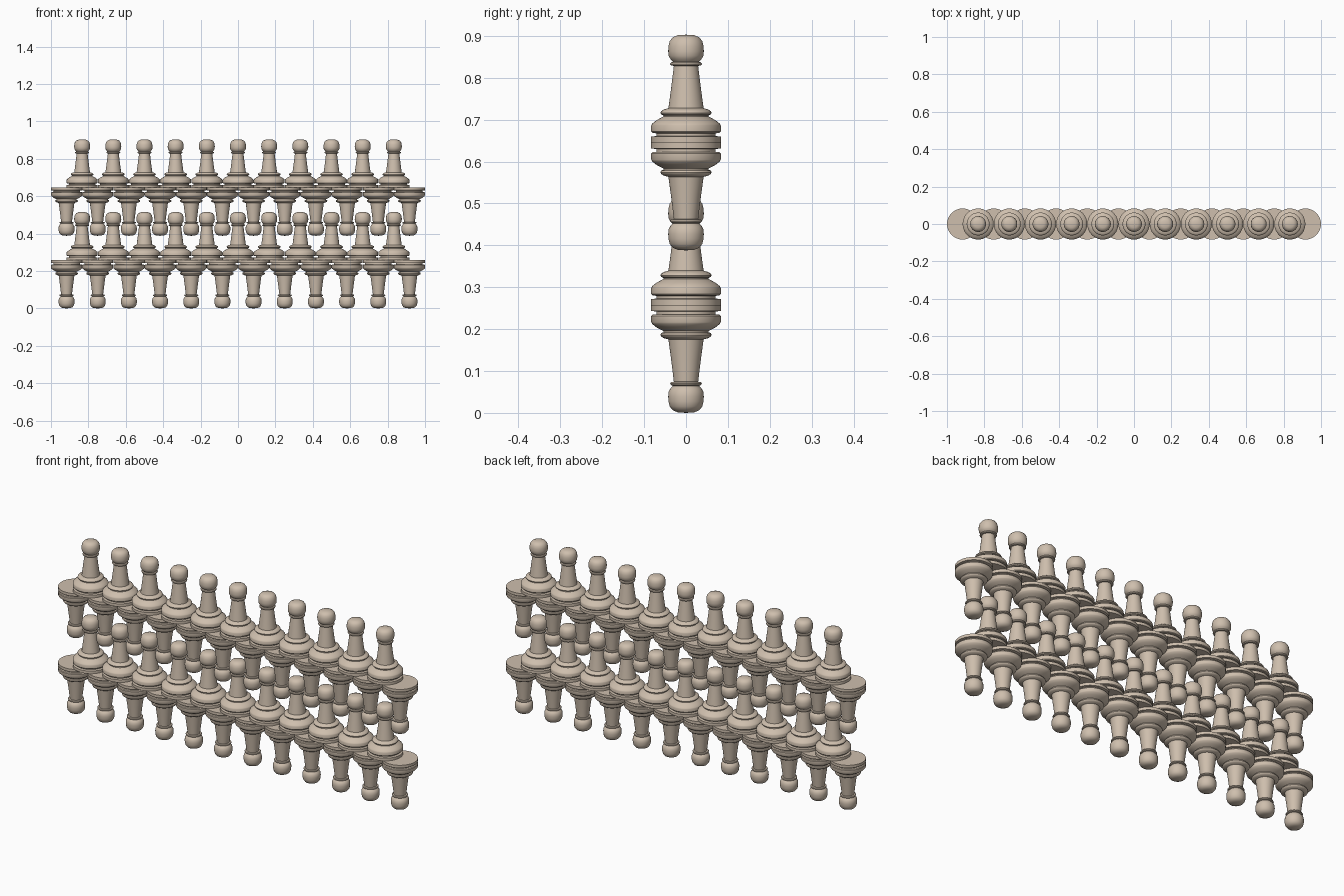
import bpy, bmesh, math
from mathutils import Matrix, Vector

if "Cube" in bpy.data.objects:
    bpy.data.objects.remove(bpy.data.objects["Cube"])

SIDES = 36
SPACING = 1 / 6
TIER_STEP = 0.388
HALF = 0.2575

# Turned profile (radius, height) from flat base to rounded head
PROFILE = [
    (0, 0), (0.083, 0), (0.083, 0.014), (0.071, 0.0155), (0.071, 0.022),   # base disc, groove
    (0.08, 0.023), (0.083, 0.026), (0.083, 0.041), (0.081, 0.045),         # thick rim
    (0.071, 0.053), (0.06, 0.059), (0.054, 0.062), (0.054, 0.065),         # shoulder
    (0.059, 0.067), (0.061, 0.071), (0.059, 0.075), (0.053, 0.079),        # lower collar
    (0.042, 0.082), (0.0355, 0.13), (0.029, 0.183),                        # tapered neck
    (0.036, 0.184), (0.038, 0.1875), (0.036, 0.191), (0.031, 0.193),       # upper collar
    (0.037, 0.199), (0.0415, 0.207), (0.0425, 0.218), (0.042, 0.23),       # head
    (0.039, 0.242), (0.032, 0.251), (0.02, 0.2562), (0, 0.2575),
]

material = bpy.data.materials.new("tan")
material.diffuse_color = (0.62, 0.52, 0.42, 1)
material.use_nodes = True
material.node_tree.nodes["Principled BSDF"].inputs["Base Color"].default_value = material.diffuse_color


def turned_mesh(name):
    bm = bmesh.new()
    verts = [bm.verts.new((r, 0, z)) for r, z in PROFILE]
    edges = [bm.edges.new(pair) for pair in zip(verts, verts[1:])]
    bmesh.ops.spin(bm, geom=verts + edges, cent=(0, 0, 0), axis=(0, 0, 1),
                   angle=math.tau, steps=SIDES, use_merge=True)
    bmesh.ops.remove_doubles(bm, verts=bm.verts[:], dist=1e-5)
    bmesh.ops.recalc_face_normals(bm, faces=bm.faces[:])
    mesh = bpy.data.meshes.new(name)
    bm.to_mesh(mesh)
    bm.free()
    mesh.shade_smooth()
    mesh.set_sharp_from_angle(angle=math.radians(35))
    mesh.materials.append(material)
    return mesh


def row(name, mesh, count, z, flipped):
    for i in range(count):
        obj = bpy.data.objects.new(f"{name}_{i + 1}", mesh)
        obj.location = ((i - (count - 1) / 2) * SPACING, 0, z)
        obj.rotation_euler.x = math.pi if flipped else 0
        bpy.context.collection.objects.link(obj)


# Two tiers, each a hanging row of 12 with an upright row of 11 staggered on top
piece = turned_mesh("turned_piece")
for tier, label in enumerate(("lower", "upper")):
    z = HALF + tier * TIER_STEP
    row(f"{label}_hanging_piece", piece, 12, z, True)
    row(f"{label}_upright_piece", piece, 11, z, False)
